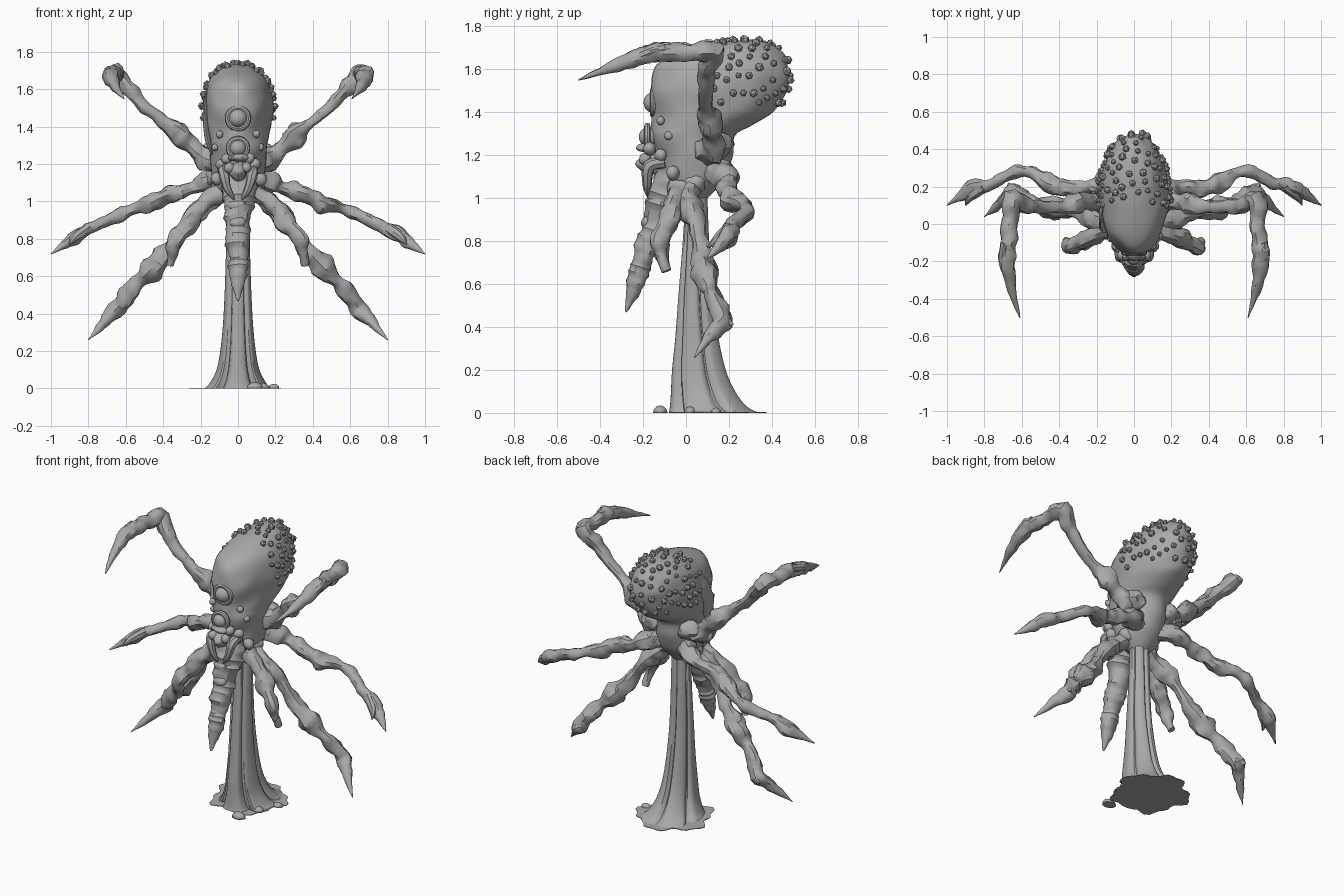
import bpy, bmesh, math, random
from mathutils import Vector, Matrix, noise

random.seed(4)
cube = bpy.data.objects.get("Cube")
if cube:
    bpy.data.objects.remove(cube)

stone = bpy.data.materials.new("plain_grey")
stone.use_nodes = True
GREY = (0.4, 0.4, 0.4, 1)
stone.diffuse_color = GREY
stone.node_tree.nodes["Principled BSDF"].inputs["Base Color"].default_value = GREY


def finish(name, bm, angle=35):
    bmesh.ops.recalc_face_normals(bm, faces=bm.faces[:])
    mesh = bpy.data.meshes.new(name)
    bm.to_mesh(mesh)
    bm.free()
    obj = bpy.data.objects.new(name, mesh)
    bpy.context.collection.objects.link(obj)
    mesh.materials.append(stone)
    bpy.ops.object.select_all(action='DESELECT')
    obj.select_set(True)
    bpy.context.view_layer.objects.active = obj
    bpy.ops.object.shade_smooth_by_angle(angle=math.radians(angle))
    return obj


def smooth_path(points, steps):
    """Catmull-Rom resampling of tuples of any length."""
    pts = [Vector(p) for p in points]
    pts = [pts[0]] + pts + [pts[-1]]
    out = []
    for a, b, c, d in zip(pts, pts[1:], pts[2:], pts[3:]):
        for i in range(steps):
            t = i / steps
            out.append(0.5 * (2 * b + (c - a) * t + (2 * a - 5 * b + 4 * c - d) * t ** 2
                              + (3 * b - a - 3 * c + d) * t ** 3))
    return out + [pts[-1]]


def loft(bm, rings):
    loops = [[bm.verts.new(p) for p in ring] for ring in rings]
    n = len(loops[0])
    for a, b in zip(loops, loops[1:]):
        for i in range(n):
            j = (i + 1) % n
            bm.faces.new((a[i], a[j], b[j], b[i]))
    bm.faces.new(loops[0])
    bm.faces.new(loops[-1])


def tube(name, points, steps=5, sides=12, rough=0.25, flat=1.0, ridge=0.0):
    """Organic limb: points are x, y, z, radius."""
    path = smooth_path(points, steps)
    centres = [p.to_3d() for p in path]
    side, rings = None, []
    for i, c in enumerate(centres):
        ahead = centres[min(i + 1, len(centres) - 1)] - centres[max(i - 1, 0)]
        ahead.normalize()
        if side is None:
            side = ahead.cross(Vector((0, 1, 0)))
        side = (side - ahead * side.dot(ahead)).normalized()
        up = ahead.cross(side)
        ring = []
        for k in range(sides):
            a = math.tau * k / sides
            d = side * math.cos(a) * flat + up * math.sin(a)
            r = max(path[i][3], 0.003) * (1 + ridge * (i % 3 == 0))
            r *= 1 + rough * noise.noise((c + d * r) * 17)
            ring.append(c + d * r)
        rings.append(ring)
    bm = bmesh.new()
    loft(bm, rings)
    return finish(name, bm)


def blob(name, centre, size, detail=3, lumpy=0.0):
    bm = bmesh.new()
    bmesh.ops.create_icosphere(bm, subdivisions=detail, radius=1,
                               matrix=Matrix.Translation(centre) @ Matrix.Diagonal((*size, 1)))
    for v in bm.verts:
        v.co += (v.co - Vector(centre)) * lumpy * noise.noise(v.co * 22)
    return finish(name, bm)


def mirrored(points, s):
    return [(s * p[0], *p[1:]) for p in points]


# Body: stacked oval sections given as height, front y, back y, half width
sections = [(0.99, 0, 0.09, 0.05), (1.04, -0.07, 0.14, 0.105), (1.1, -0.1, 0.185, 0.135),
            (1.2, -0.13, 0.22, 0.145), (1.29, -0.15, 0.225, 0.153), (1.335, -0.155, 0.3, 0.16),
            (1.38, -0.16, 0.385, 0.17), (1.42, -0.165, 0.425, 0.177), (1.5, -0.165, 0.465, 0.187),
            (1.58, -0.15, 0.487, 0.177), (1.65, -0.1, 0.47, 0.15), (1.7, 0.04, 0.425, 0.11),
            (1.725, 0.15, 0.38, 0.07), (1.735, 0.25, 0.3, 0.02)]
rings = []
for z, y0, y1, w in smooth_path(sections, 4):
    ring = []
    for k in range(40):
        a = math.tau * k / 40
        p = Vector((w * math.cos(a), (y0 + y1) / 2 + (y1 - y0) / 2 * math.sin(a), z))
        p += (p - Vector((0, 0.1, z))) * 0.06 * noise.noise(p * 9)
        ring.append(p)
    rings.append(ring)
bm = bmesh.new()
loft(bm, rings)
body = finish("body", bm, 60)

# Low chunky warts scattered over the top and rear of the abdomen
faces = [f for f in body.data.polygons if f.center.z > 1.44 and
         f.center.y > 0.15 + 0.4 * max(0, 1.6 - f.center.z) - 0.35 * abs(f.center.x)]
random.shuffle(faces)
spots = []
bm = bmesh.new()
for f in faces:
    c = Vector(f.center)
    if all((c - s).length > 0.046 for s in spots):
        spots.append(c)
        turn = f.normal.to_track_quat('Z', 'Y').to_matrix().to_4x4()
        spin = Matrix.Rotation(random.uniform(0, 3), 4, 'Z')
        size = random.uniform(0.015, 0.023)
        bmesh.ops.create_icosphere(bm, subdivisions=1, radius=size,
                                   matrix=Matrix.Translation(c + f.normal * 0.006) @ turn @ spin)
finish("abdomen_warts", bm, 20)

# Thin shell plate on the right flank
tube("flank_plate", [(-0.14, -0.02, 1.25, 0.02), (-0.165, 0, 1.35, 0.05),
                     (-0.175, 0.05, 1.48, 0.045), (-0.165, 0.1, 1.6, 0.02)], flat=0.3)

# Central eyes with raised rims
for name, y, z, r in (("upper_eye", -0.148, 1.445, 0.05), ("lower_eye", -0.175, 1.285, 0.045)):
    blob(name, (0, y, z), (r, r, r))
    bm = bmesh.new()
    rows = []
    for k in range(24):
        a = math.tau * k / 24
        out = Vector((math.cos(a), 0, math.sin(a)))
        mid = Vector((0, y - 0.005, z)) + out * r * 1.12
        rows.append([mid + (out * math.cos(b) + Vector((0, math.sin(b), 0))) * 0.015
                     for b in (math.tau * j / 8 for j in range(8))])
    loft(bm, rows + rows[:1])
    finish(name + "_rim", bm)

# Small side eyes, face knobs and folded mandibles
for s in (-1, 1):
    for i, (x, y, z, r) in enumerate([(0.1, -0.12, 1.36, 0.02), (0.12, -0.08, 1.29, 0.02),
                                      (0.06, -0.17, 1.23, 0.03), (0.045, -0.19, 1.18, 0.028),
                                      (0.09, -0.12, 1.2, 0.03), (0.115, -0.06, 1.12, 0.035)]):
        blob("face_knob_%d" % i, (s * x, y, z), (r, r, r), 2, 0.3)
    tube("mandible", mirrored([(0.08, -0.1, 1.17, 0.03), (0.075, -0.17, 1.15, 0.028),
                               (0.055, -0.18, 1.07, 0.022), (0.02, -0.18, 1.01, 0.006)], s),
         sides=8)
blob("brow", (0, -0.17, 1.235), (0.065, 0.06, 0.022), 3, 0.3)
blob("jaw", (0, -0.16, 1.16), (0.05, 0.065, 0.05), 3, 0.3)

# Hanging segmented snout
tube("snout", [(0, -0.06, 1.13, 0.075), (0, -0.1, 1.03, 0.075), (0, -0.125, 0.95, 0.065),
               (0, -0.15, 0.85, 0.053), (0, -0.18, 0.78, 0.056), (0, -0.205, 0.7, 0.042),
               (0, -0.22, 0.65, 0.045), (0, -0.245, 0.57, 0.034), (0, -0.28, 0.47, 0.004)],
     sides=16, ridge=0.1, flat=1.15)
for i in range(5):
    t = i / 4
    blob("snout_plate_%d" % i, (0, -0.165 - 0.08 * t, 0.98 - 0.37 * t),
         (0.052 - 0.02 * t, 0.026, 0.03), 2, 0.2)

# Limbs, mirrored left and right
upper_leg = [(0.09, 0.08, 1.2, 0.06), (0.17, 0.12, 1.23, 0.065), (0.24, 0.12, 1.28, 0.042),
             (0.31, 0.11, 1.36, 0.06), (0.37, 0.09, 1.41, 0.036), (0.49, 0.09, 1.5, 0.034),
             (0.58, 0.1, 1.6, 0.042), (0.65, 0.13, 1.68, 0.05), (0.66, 0.02, 1.68, 0.043),
             (0.67, -0.1, 1.68, 0.042), (0.68, -0.18, 1.67, 0.045), (0.66, -0.32, 1.62, 0.03),
             (0.61, -0.5, 1.55, 0.003)]
middle_leg = [(0.08, 0.12, 1.13, 0.055), (0.18, 0.19, 1.1, 0.055), (0.24, 0.2, 1.07, 0.034),
              (0.32, 0.19, 1.05, 0.048), (0.4, 0.2, 1.02, 0.04), (0.46, 0.22, 0.99, 0.05),
              (0.54, 0.27, 0.97, 0.032), (0.63, 0.28, 0.93, 0.034), (0.74, 0.22, 0.88, 0.03),
              (0.84, 0.2, 0.83, 0.04), (0.91, 0.16, 0.78, 0.03), (1, 0.1, 0.72, 0.003)]
lower_leg = [(0.07, 0.02, 1.06, 0.05), (0.15, 0.01, 1, 0.05), (0.23, 0.03, 0.93, 0.054),
             (0.29, 0.05, 0.86, 0.036), (0.36, 0.07, 0.75, 0.045), (0.46, 0.09, 0.64, 0.06),
             (0.52, 0.11, 0.58, 0.037), (0.58, 0.13, 0.52, 0.045), (0.64, 0.17, 0.43, 0.044),
             (0.7, 0.12, 0.37, 0.034), (0.8, 0.04, 0.26, 0.003)]
short_arm = [(0.1, -0.03, 1.05, 0.05), (0.19, -0.06, 0.98, 0.042), (0.25, -0.08, 0.9, 0.052),
             (0.3, -0.1, 0.84, 0.04), (0.34, -0.12, 0.79, 0.044), (0.35, -0.11, 0.72, 0.026),
             (0.36, -0.09, 0.66, 0.022)]
# Claw spurs lying beside the tips of the legs
spurs = [[(0.69, -0.1, 1.7, 0.025), (0.7, -0.2, 1.67, 0.025), (0.67, -0.34, 1.59, 0.003)],
         [(0.8, 0.2, 0.86, 0.03), (0.87, 0.15, 0.81, 0.025), (0.9, 0.1, 0.77, 0.003)],
         [(0.62, 0.18, 0.43, 0.03), (0.66, 0.2, 0.42, 0.02), (0.67, 0.22, 0.41, 0.003)]]
for s, word in ((-1, "right"), (1, "left")):
    for name, limb in (("upper_leg", upper_leg), ("middle_leg", middle_leg),
                       ("lower_leg", lower_leg), ("short_arm", short_arm)):
        tube(word + "_" + name, mirrored(limb, s), rough=0.45)
    for i, spur in enumerate(spurs):
        tube("%s_claw_spur_%d" % (word, i), mirrored(spur, s), sides=8)
    # Fleshy hip lobes behind the leg roots
    for i, (x, y, z, r) in enumerate([(0.13, 0.15, 1.25, 0.068), (0.12, 0.15, 1.13, 0.055),
                                      (0.09, 0.04, 1.07, 0.055)]):
        blob("%s_hip_%d" % (word, i), (s * x, y, z), (r, r, r * 0.9), 3, 0.35)

# Folded column flaring toward the ground: height, front y, back y, half width
column = [(0, -0.08, 0.35, 0.18), (0.03, -0.075, 0.29, 0.15), (0.1, -0.07, 0.235, 0.115),
          (0.2, -0.065, 0.19, 0.095), (0.35, -0.05, 0.155, 0.08), (0.55, -0.035, 0.125, 0.07),
          (0.8, -0.015, 0.11, 0.063), (1.05, 0, 0.1, 0.06)]
rings = []
for z, y0, y1, w in smooth_path(column, 4):
    ring = []
    for k in range(72):
        a = math.tau * k / 72
        fold = 1 - 0.22 * abs(math.sin(a * 2.5 + math.pi / 4)) ** 16
        ring.append((w * fold * math.cos(a),
                     (y0 + y1) / 2 + (y1 - y0) / 2 * fold * math.sin(a), max(z, 0)))
    rings.append(ring)
bm = bmesh.new()
loft(bm, rings)
finish("support_column", bm)

# Ragged thin puddle and lumps around the foot of the column
edge = []
for k in range(48):
    a = math.tau * k / 48
    r = 1 + 0.1 * math.sin(5 * a) + 0.06 * math.sin(11 * a)
    edge.append((-0.015 + 0.22 * r * math.cos(a), 0.14 + 0.22 * r * math.sin(a)))
bm = bmesh.new()
loft(bm, [[(x, y, z) for x, y in edge] for z in (0, 0.004)])
finish("base_puddle", bm)
for i, (x, y, r) in enumerate([(0.09, -0.12, 0.035), (0.13, 0.02, 0.03), (0.19, 0.14, 0.025)]):
    lump = blob("base_lump_%d" % i, (x, y, 0), (r * 1.3, r, r), 2)
    for v in lump.data.vertices:
        v.co.z = max(v.co.z, 0)
